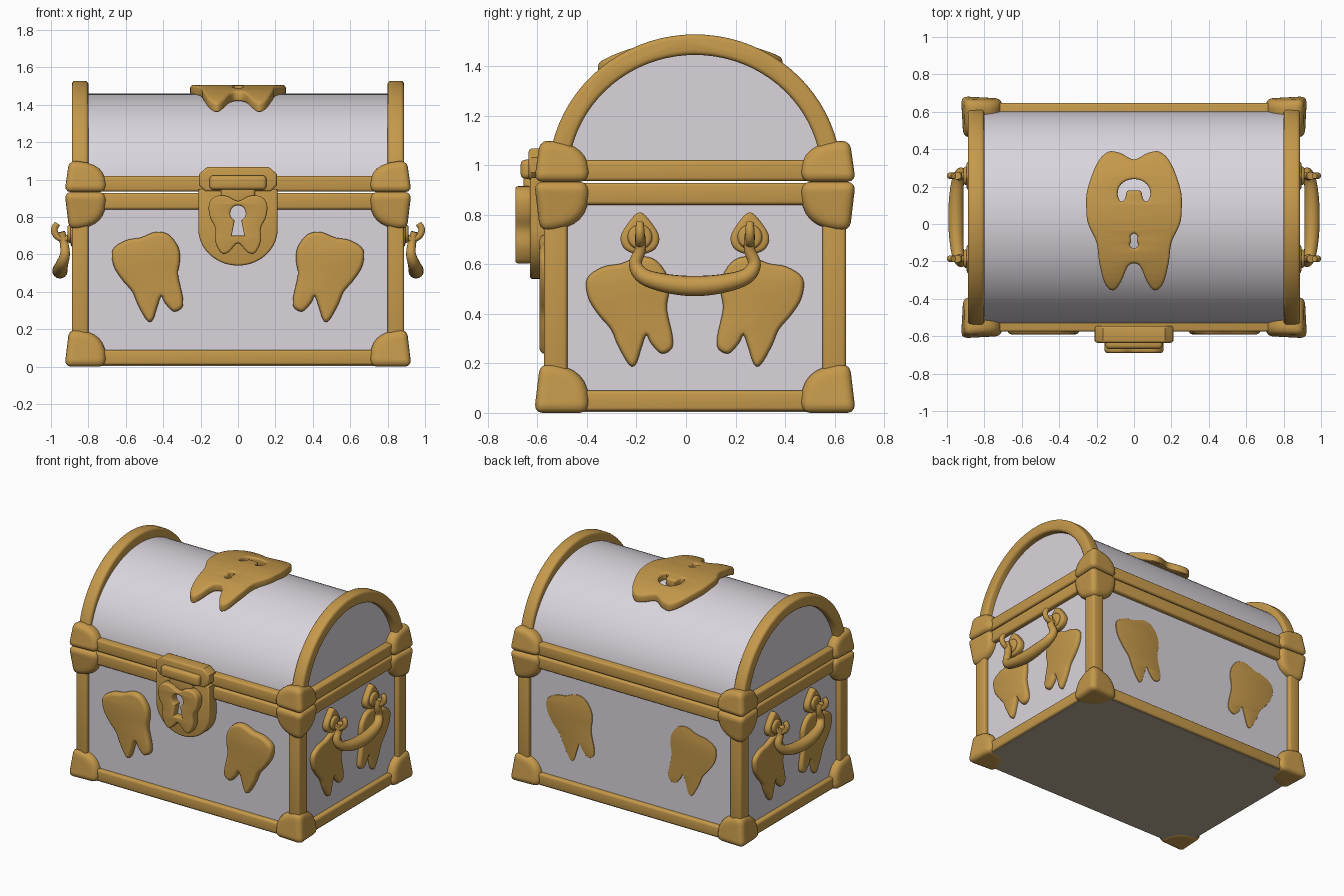
import bpy, bmesh, math
from mathutils import Vector

if "Cube" in bpy.data.objects:
    bpy.data.objects.remove(bpy.data.objects["Cube"])

CY = 0.036  # depth centre of the chest


def material(name, rgb):
    m = bpy.data.materials.new(name)
    m.diffuse_color = (*rgb, 1)
    m.use_nodes = True
    m.node_tree.nodes["Principled BSDF"].inputs["Base Color"].default_value = m.diffuse_color
    return m


GOLD = material("gold trim", (0.56, 0.318, 0.07))
PALE = material("pale panel", (0.70, 0.665, 0.72))
BASE = material("brown base", (0.47, 0.41, 0.30))


def finish(bm, name, mat, bevel=0.0, segs=3):
    bmesh.ops.remove_doubles(bm, verts=bm.verts, dist=1e-5)
    bmesh.ops.recalc_face_normals(bm, faces=bm.faces)
    if bevel:
        edges = [e for e in bm.edges if len(e.link_faces) == 2 and e.calc_face_angle(0) > 0.7]
        bmesh.ops.bevel(bm, geom=edges, offset=bevel, segments=segs, profile=0.5,
                        affect='EDGES', clamp_overlap=True)
    me = bpy.data.meshes.new(name)
    bm.to_mesh(me)
    bm.free()
    me.materials.clear()
    me.materials.append(mat)
    for p in me.polygons:
        p.use_smooth = True
        p.material_index = 0
    me.set_sharp_from_angle(angle=math.radians(38))
    ob = bpy.data.objects.new(name, me)
    bpy.context.collection.objects.link(ob)
    return ob


def box(name, mat, x, y, z, bevel=0.0):
    bm = bmesh.new()
    bmesh.ops.create_cube(bm, size=1)
    for v in bm.verts:
        v.co = [a + (c + 0.5) * (b - a) for (a, b), c in zip((x, y, z), v.co)]
    return finish(bm, name, mat, bevel)


def prism(name, mat, outline, x0, x1, bevel=0.0):
    # (y, z) outline extruded along x
    bm = bmesh.new()
    f = bm.faces.new([bm.verts.new((x0, y, z)) for y, z in outline])
    r = bmesh.ops.extrude_face_region(bm, geom=[f])
    for v in r["geom"]:
        if isinstance(v, bmesh.types.BMVert):
            v.co.x = x1
    return finish(bm, name, mat, bevel)


def smooth_loop(pts, steps=4):
    # closed Catmull-Rom outline
    out, n = [], len(pts)
    for i in range(n):
        a, b, c, d = (Vector(pts[(i + k) % n]) for k in (-1, 0, 1, 2))
        for s in range(steps):
            t = s / steps
            out.append(0.5 * (2 * b + (c - a) * t + (2 * a - 5 * b + 4 * c - d) * t * t
                              + (3 * b - a - 3 * c + d) * t ** 3))
    return out


def curve_bm(splines, dims, cyclic, **settings):
    cu = bpy.data.curves.new("temp", 'CURVE')
    cu.dimensions = dims
    cu.fill_mode = 'BOTH' if dims == '2D' else 'FULL'
    for k, v in settings.items():
        setattr(cu, k, v)
    for pts in splines:
        sp = cu.splines.new('POLY')
        sp.points.add(len(pts) - 1)
        for p, c in zip(sp.points, pts):
            c = tuple(c)
            p.co = (c[0], c[1], c[2] if len(c) > 2 else 0, 1)
            p.radius = c[3] if len(c) > 3 else 1
        sp.use_cyclic_u = cyclic
    ob = bpy.data.objects.new("temp", cu)
    bpy.context.collection.objects.link(ob)
    dg = bpy.context.evaluated_depsgraph_get()
    me = bpy.data.meshes.new_from_object(ob.evaluated_get(dg))
    bm = bmesh.new()
    bm.from_mesh(me)
    bpy.data.objects.remove(ob)
    bpy.data.meshes.remove(me)
    return bm


def plate(name, mat, outlines, depth, bevel, place, slices=()):
    # flat outline (with holes) thickened and softened, then placed by a mapping
    bm = curve_bm(outlines, '2D', True, extrude=depth / 2 - bevel, bevel_depth=bevel,
                  bevel_resolution=2, offset=-bevel)
    bmesh.ops.remove_doubles(bm, verts=bm.verts, dist=1e-5)
    for s in slices:
        bmesh.ops.bisect_plane(bm, geom=bm.verts[:] + bm.edges[:] + bm.faces[:],
                               plane_co=(0, s, 0), plane_no=(0, 1, 0))
    for v in bm.verts:
        u, w, t = v.co
        v.co = place(u, w, t + depth / 2)
    return finish(bm, name, mat)


def both(half):
    # mirror a half outline that starts and ends on the axis
    return half + [(-x, z) for x, z in reversed(half[1:-1])]


def arc(ry, rz, n=40, z0=0.95):
    return [(CY - ry * math.cos(math.pi * i / n), z0 + rz * math.sin(math.pi * i / n))
            for i in range(n + 1)]


# body panels, base, lid
box("body_panels", PALE, (-0.855, 0.855), (CY - 0.58, CY + 0.58), (0.03, 0.92))
box("base_plate", BASE, (-0.875, 0.875), (CY - 0.597, CY + 0.597), (0.004, 0.011))
prism("lid_panel", PALE, arc(0.57, 0.51), -0.84, 0.84)

# rims around the chest
for name, z0, z1 in (("bottom_rail", 0.008, 0.09), ("body_rim", 0.84, 0.929), ("lid_rim", 0.936, 1.02)):
    box(name, GOLD, (-0.888, 0.888), (CY - 0.612, CY + 0.612), (z0, z1), 0.014)

# lid end arches
for s in (-1, 1):
    prism("lid_arch", GOLD, arc(0.592, 0.578) + arc(0.512, 0.495)[::-1], s * 0.80, s * 0.888, 0.018)


# corner caps: an eighth of a squarish ball with slightly tapering outer sides
def corner(name, origin, size):
    bm = bmesh.new()
    bmesh.ops.create_cube(bm, size=1)
    bmesh.ops.subdivide_edges(bm, edges=bm.edges[:], cuts=3, use_grid_fill=True)
    n = 2.5
    for v in bm.verts:
        p = [max(c + 0.5, 0) for c in v.co]
        q = sum(c ** n for c in p) ** (1 / n)
        f = max(p) / q if q > 1e-6 else 0
        a, b, c = (k * f for k in p)
        taper = (0.024 * c + 0.012 * b, 0.024 * c + 0.012 * a, 0)
        v.co = [o + s * k + math.copysign(t, s)
                for o, s, k, t in zip(origin, size, (a, b, c), taper)]
    finish(bm, name, GOLD, 0.034)


for sx in (-1, 1):
    for sy in (-1, 1):
        y = CY + sy * 0.61
        box("corner_post", GOLD, sorted((sx * 0.80, sx * 0.888)), sorted((y, y - sy * 0.095)),
            (0.05, 0.88), 0.014)
        for name, z, dz in (("bottom_corner", 0.0, 0.20), ("body_corner", 0.933, -0.20),
                            ("lid_corner", 0.933, 0.168)):
            corner(name, (sx * 0.929, CY + sy * 0.651, z), (-sx * 0.22, -sy * 0.22, dz))

# tooth ornaments, outline taken about its centre
TOOTH = smooth_loop([(-.185, .145), (-.115, .195), (-.035, .21), (.045, .24), (.115, .225), (.165, .16),
                     (.175, .09), (.165, .01), (.19, -.11), (.185, -.165), (.14, -.185), (.095, -.14),
                     (.075, -.105), (.055, -.155), (.03, -.23), (0, -.235), (-.05, -.15), (-.08, -.08),
                     (-.135, -.015), (-.18, .06)])
for s in (-1, 1):
    plate("front_tooth", GOLD, [TOOTH], 0.06, 0.022,
          lambda u, v, w: (s * (u - 0.485), CY - 0.572 - w + 0.005, v + 0.48))
    plate("back_tooth", GOLD, [TOOTH], 0.03, 0.002,
          lambda u, v, w: (s * (u - 0.485), CY + 0.556 + w, v + 0.48))
    for t in (-1, 1):
        plate("side_tooth", GOLD, [TOOTH], 0.05, 0.02,
              lambda u, v, w: (s * (0.835 + w), CY + t * (0.265 - 0.92 * u), 0.92 * v + 0.41))

# large pierced tooth bent over the lid
big = smooth_loop(both([(0, .345), (.075, .38), (.14, .385), (.2, .32), (.25, .18), (.255, .08), (.245, 0),
                        (.2, -.1), (.185, -.21), (.155, -.32), (.11, -.355), (.07, -.31), (.035, -.23),
                        (0, -.21)]))
crescent = smooth_loop(both([(0, .24), (.045, .23), (.078, .2), (.087, .155), (.07, .12), (.048, .135),
                             (.037, .175), (0, .18)]), 3)
dot = smooth_loop(both([(0, -.05), (.02, -.068), (.015, -.09), (.022, -.115), (0, -.132)]), 3)


def over_lid(u, v, w):
    k = (v - CY) / 0.57
    z = 0.95 + 0.51 * math.sqrt(1 - k * k)
    return (u, v, z - 0.012 + 0.3 * (v - CY) ** 2 + w)


plate("lid_tooth", GOLD, [big, crescent, dot], 0.058, 0.014, over_lid,
      [-0.34 + 0.04 * i for i in range(18)])


# lock
def front(y):
    return lambda u, v, w: (u, y - w, v)


lower = [(-0.21, 0.95), (0.21, 0.95)] + [(0.212 * math.cos(a), 0.735 - 0.195 * math.sin(a))
                                         for a in [math.pi * i / 20 for i in range(21)]]
plate("lock_plate", GOLD, [lower], 0.09, 0.012, front(-0.54))
upper = both([(0, 1.067), (0.165, 1.067), (0.208, 1.03), (0.208, 0.97), (0.175, 0.937), (0, 0.937)])
plate("hasp_plate", GOLD, [upper], 0.09, 0.012, front(-0.545))
box("hasp_bar", GOLD, (-0.152, 0.152), (-0.668, -0.60), (0.945, 1.022), 0.02)
box("hasp_neck", GOLD, (-0.09, 0.09), (-0.655, -0.60), (0.87, 0.97), 0.012)
face = smooth_loop(both([(0, .885), (.06, .912), (.12, .91), (.155, .87), (.15, .8), (.122, .74), (.122, .67),
                         (.09, .608), (.05, .612), (0, .66)]))
keyhole = [(0.042 * math.sin(a), 0.82 + 0.042 * math.cos(a))
           for a in [-2.7 + 5.4 * i / 16 for i in range(17)]] + [(0.034, 0.70), (-0.034, 0.70)]
plate("lock_face", GOLD, [face, keyhole], 0.065, 0.012, front(-0.624))
box("keyhole_back", PALE, (-0.06, 0.06), (-0.637, -0.629), (0.685, 0.875))

# side handles
KITE = smooth_loop(both([(0, .10), (.045, .06), (.078, .0), (.06, -.05), (0, -.07)]))
DISC = [(0.05 * math.cos(a), 0.05 * math.sin(a)) for a in [math.pi * i / 12 for i in range(24)]]


def tube(name, pts, s, r):
    # smooth open path of (x, y, z, radius factor)
    ext = [pts[0]] + pts + [pts[-1]]
    loop = smooth_loop(ext, 5)[5:-10] + [Vector(pts[-1])]
    bm = curve_bm([loop], '3D', False, bevel_depth=r, bevel_resolution=6, use_fill_caps=True)
    for v in bm.verts:
        v.co.x *= s
    finish(bm, name, GOLD)


half = [(.945, .222, .72, .55), (.93, .22, .66, .6), (.925, .24, .60, .7), (.94, .205, .55, .85),
        (.95, .11, .522, 1.0)]
bar = [(x, CY - y, z, r) for x, y, z, r in half] + [(.952, CY, .512, 1.08)] \
    + [(x, CY + y, z, r) for x, y, z, r in half[::-1]]
for s in (-1, 1):
    tube("side_handle", bar, s, 0.038)
    for t in (-1, 1):
        y = CY + t * 0.222
        plate("handle_mount", GOLD, [KITE], 0.05, 0.015,
              lambda u, v, w: (s * (0.845 + w), y + u, v + 0.71))
        plate("handle_boss", GOLD, [DISC], 0.04, 0.015,
              lambda u, v, w: (s * (0.872 + w), y + u, v + 0.71))
        tube("handle_hook", [(.88, y, .70, 1.1), (.93, y, .682, 1), (.97, y, .70, 1),
                             (.982, y, .735, 1), (.965, y, .765, .9)], s, 0.018)
